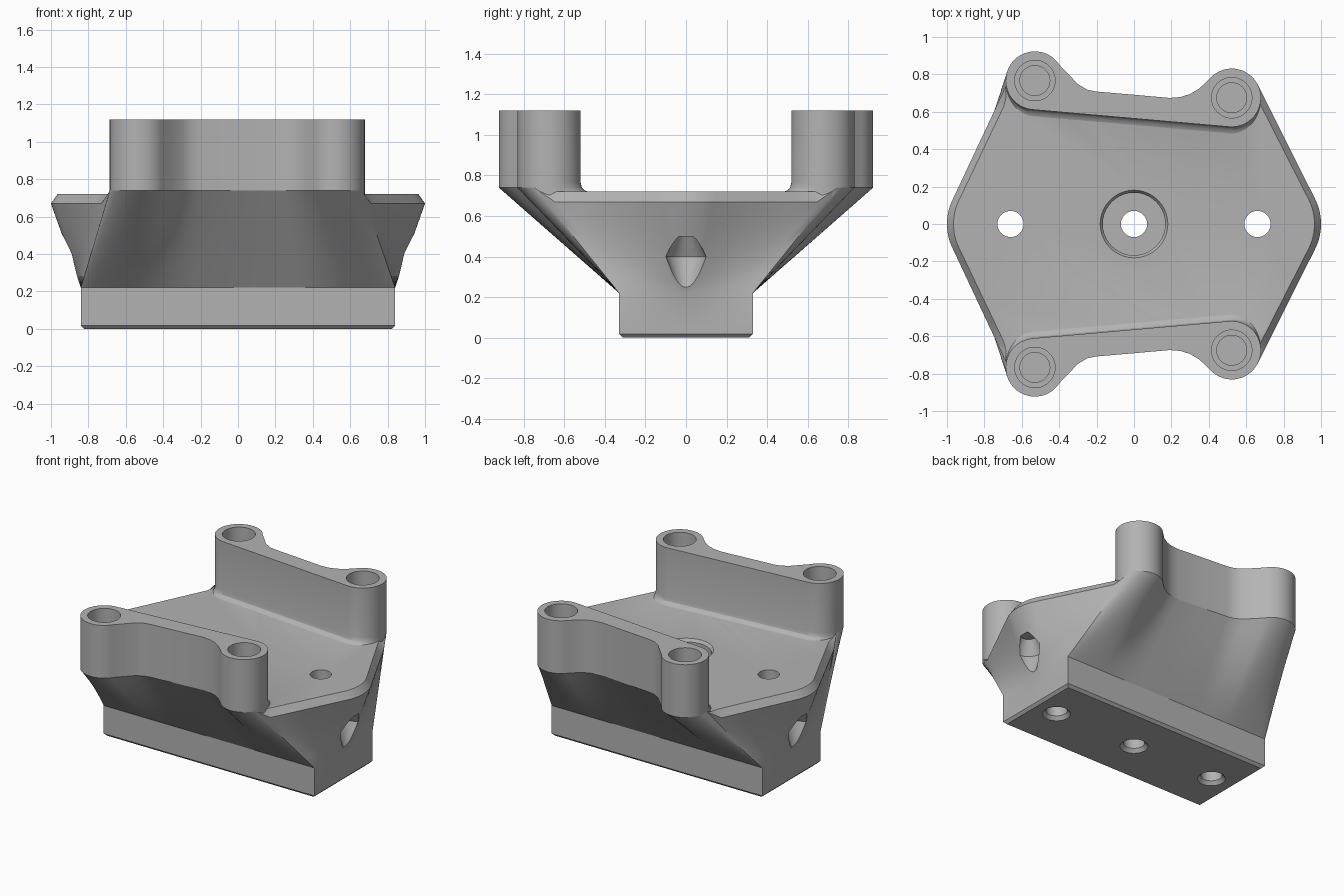
import bpy, bmesh
from math import sin, cos, pi, radians
from mathutils import Vector

cube = bpy.data.objects.get("Cube")
if cube:
    bpy.data.objects.remove(cube)

grey = bpy.data.materials.new("plain grey")
grey.use_nodes = True
COLOUR = (0.45, 0.45, 0.45, 1)
grey.diffuse_color = COLOUR
grey.node_tree.nodes["Principled BSDF"].inputs["Base Color"].default_value = COLOUR

TOP, PLATE, EDGE, WAIST, RAIL_FOOT = 1.12, 0.72, 0.67, 0.22, 0.74
BASE_X, BASE_Y = 0.84, 0.33
POST_R = 0.156
POST_R_POS, POST_L_POS = (0.5225, 0.675), (-0.53, 0.767)


def arc(centre, r, start, end, n):
    angles = [radians(start + (end - start) * i / n) for i in range(n + 1)]
    return [Vector((centre[0] + r * cos(a), centre[1] + r * sin(a))) for a in angles]


def loft(name, rings):
    """Skin a stack of equal-length rings and close both ends."""
    bm = bmesh.new()
    rows = [[bm.verts.new(p) for p in ring] for ring in rings]
    n = len(rows[0])
    for low, high in zip(rows, rows[1:]):
        for i in range(n):
            j = (i + 1) % n
            bm.faces.new((low[i], low[j], high[j], high[i]))
    bm.faces.new(rows[0][::-1])
    bm.faces.new(rows[-1])
    bmesh.ops.remove_doubles(bm, verts=bm.verts, dist=0.0005)
    bmesh.ops.recalc_face_normals(bm, faces=bm.faces)
    mesh = bpy.data.meshes.new(name)
    bm.to_mesh(mesh)
    bm.free()
    mesh.materials.append(grey)
    obj = bpy.data.objects.new(name, mesh)
    bpy.context.collection.objects.link(obj)
    return obj


def lathe(name, x, y, profile, n=40):
    """Turned solid from (radius, height) pairs."""
    return loft(name, [[p.to_3d() + Vector((0, 0, z)) for p in arc((x, y), r, 0, 360 - 360 / n, n - 1)]
                       for r, z in profile])


def cut(obj, cutter):
    cutter.hide_render = True
    mod = obj.modifiers.new("cut", 'BOOLEAN')
    mod.operation, mod.solver, mod.object = 'DIFFERENCE', 'EXACT', cutter
    bpy.context.view_layer.objects.active = obj
    bpy.ops.object.modifier_apply(modifier=mod.name)
    bpy.data.objects.remove(cutter)


def smooth(obj, angle=28):
    bpy.ops.object.select_all(action='DESELECT')
    obj.select_set(True)
    bpy.context.view_layer.objects.active = obj
    bpy.ops.object.shade_smooth_by_angle(angle=radians(angle))


# Outer edge of one rail, from right post over the thin bridge to left post
web = [Vector(p) for p in ((.35, .725), (.30, .695), (.25, .679), (.19, .674),
                           (0, .691), (-.20, .708), (-.25, .718), (-.30, .748), (-.35, .80))]
rail_edge = (arc(POST_R_POS, POST_R, 28, 140, 14) + web
             + arc(POST_L_POS, POST_R, 32, 190, 18))
x_max, x_min = rail_edge[0].x, rail_edge[-1].x


def line(a, b, n):
    return [a.lerp(b, i / n) for i in range(1, n)]


# Pointed plate end between rail and tip, for +y
tip_r = arc((0.70, 0), 0.30, 0, 28, 7)
tip_l = arc((-0.70, 0), 0.30, 152, 180, 7)
side_r = tip_r + line(tip_r[-1], rail_edge[0], 6)
side_l = line(rail_edge[-1], tip_l[0], 6) + tip_l

# Half outline rows: (top point, matching waist point, is rail)
half = [(p, Vector((BASE_X, BASE_Y * p.y / rail_edge[0].y)), False) for p in side_r]
half += [(p, Vector((BASE_X * (2 * (p.x - x_min) / (x_max - x_min) - 1), BASE_Y)), True)
         for p in rail_edge]
half += [(p, Vector((-BASE_X, BASE_Y * p.y / rail_edge[-1].y)), False) for p in side_l]
for _, w, _ in half:
    w.x = max(-BASE_X, min(BASE_X, w.x))
flip = lambda v: Vector((v.x, -v.y))
outline = half + [(flip(p), flip(w), r) for p, w, r in half[-2:0:-1]]


def body_ring(t):
    """Flare between waist and the top edge; rails reach a little higher."""
    ring = []
    for p, w, rail in outline:
        q = w.lerp(p, t)
        ring.append(Vector((q.x, q.y, WAIST + t * ((RAIL_FOOT if rail else EDGE) - WAIST))))
    return ring


def base_ring(z, inset):
    return [Vector((w.x * (1 - inset / BASE_X), w.y * (1 - inset / BASE_Y), z)) for _, w, _ in outline]


# Top face: chamfered on the pointed ends, tucked beneath the rails
lid = []
for p, w, rail in outline:
    if rail:
        lid.append(Vector((p.x, p.y - 0.06 * (1 if p.y > 0 else -1), PLATE)))
    else:
        lid.append(Vector((p.x - 0.035 * (1 if p.x > 0 else -1), p.y * 0.985, PLATE)))

body = loft("flared_body", [base_ring(0, 0.018), base_ring(0.018, 0)]
            + [body_ring(i / 6) for i in range(7)] + [lid])

# Screw holes and the central counterbore
for x in (-0.66, 0.66):
    cut(body, lathe("hole_cutter", x, 0, [(.10, -.01), (.07, .025), (.07, .8)]))
cut(body, lathe("bore_cutter", 0, 0, [(.10, -.01), (.07, .025), (.07, .4), (.167, .4),
                                      (.167, .70), (.188, .73)]))
# Relief notches in the pointed ends
for x in (-0.90, 0.90):
    cut(body, lathe("notch_cutter", x, 0, [(.05, .25), (.10, .40), (.05, .50)]))
smooth(body)

# Rails with posts: straight walls, flared foot along the inner side
inner = arc(POST_L_POS, POST_R, 200, 265, 8) + arc(POST_R_POS, POST_R, -95, 18, 14)
for name, s in (("back_rail", 1), ("front_rail", -1)):
    rings = []
    for z, out in ((0.70, .045), (0.72, .035), (0.727, .018), (0.74, .006), (0.765, 0), (TOP, 0)):
        ring = [Vector((p.x, s * p.y, max(z, RAIL_FOOT))) for p in rail_edge]
        for p in inner:
            c = POST_L_POS if p.x < 0 else POST_R_POS
            drop = max(0, (c[1] - p.y) / POST_R)
            ring.append(Vector((p.x, s * (p.y - out * drop), z)))
        rings.append(ring)
    rail = loft(name, rings)
    for x, y in (POST_R_POS, POST_L_POS):
        cut(rail, lathe("socket_cutter", x, s * y, [(.08, .78), (.08, .84), (.108, .84), (.108, 1.2)]))
    smooth(rail)
